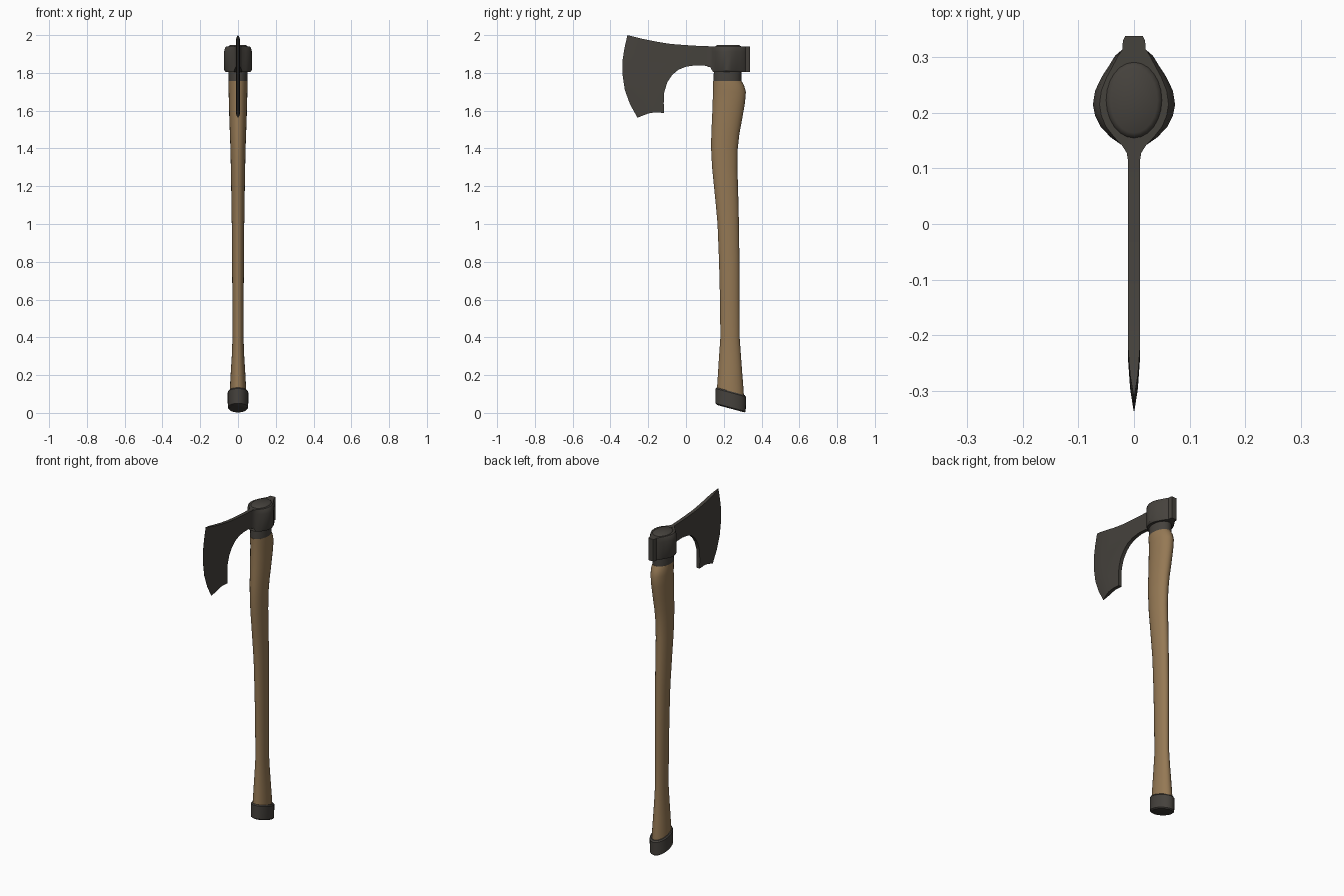
import bpy, bmesh, math

cube = bpy.data.objects.get("Cube")
if cube:
    bpy.data.objects.remove(cube)


def material(name, rgb):
    m = bpy.data.materials.new(name)
    m.use_nodes = True
    m.diffuse_color = (*rgb, 1)
    b = next(n for n in m.node_tree.nodes if n.type == 'BSDF_PRINCIPLED')
    b.inputs["Base Color"].default_value = (*rgb, 1)
    b.inputs["Roughness"].default_value = 0.7
    return m


wood = material("brown wood", (0.30, 0.19, 0.09))
iron = material("dark iron", (0.06, 0.054, 0.046))


def finish(bm, name, mat, angle=35):
    bmesh.ops.recalc_face_normals(bm, faces=bm.faces)
    me = bpy.data.meshes.new(name)
    bm.to_mesh(me)
    bm.free()
    me.materials.append(mat)
    ob = bpy.data.objects.new(name, me)
    bpy.context.collection.objects.link(ob)
    bpy.ops.object.select_all(action='DESELECT')
    ob.select_set(True)
    bpy.context.view_layer.objects.active = ob
    bpy.ops.object.shade_smooth_by_angle(angle=math.radians(angle))
    return ob


def loft(rings, name, mat, angle=35):
    """Skin a stack of equal point rings and cap both ends."""
    bm = bmesh.new()
    loops = [[bm.verts.new(p) for p in ring] for ring in rings]
    n = len(loops[0])
    for a, b in zip(loops, loops[1:]):
        for i in range(n):
            j = (i + 1) % n
            bm.faces.new((a[i], a[j], b[j], b[i]))
    bm.faces.new(loops[0])
    bm.faces.new(loops[-1])
    return finish(bm, name, mat, angle)


def oval(z, y0, y1, half, tilt=0, sides=24):
    cy, ry = (y0 + y1) / 2, (y1 - y0) / 2
    ring = []
    for i in range(sides):
        a = math.tau * i / sides
        y = ry * math.sin(a)
        ring.append((half * math.cos(a), cy + y, z + tilt * y))
    return ring


# Wooden haft: height, front, back, half width
haft = [(0.07, .160, .308, .045), (0.13, .164, .304, .043), (0.22, .170, .297, .038),
        (0.30, .175, .291, .033), (0.40, .182, .284, .029), (0.60, .180, .283, .030),
        (0.80, .175, .283, .031), (1.00, .167, .280, .033), (1.10, .158, .278, .035),
        (1.20, .148, .275, .036), (1.30, .138, .272, .038), (1.40, .133, .274, .040),
        (1.48, .134, .283, .043), (1.56, .138, .298, .046), (1.64, .141, .312, .048),
        (1.70, .143, .317, .050), (1.735, .143, .307, .051), (1.757, .143, .294, .050)]
loft([oval(*s) for s in haft], "haft", wood, 50)

# Iron sleeve running through the head, with a domed top
sleeve = [(1.755, .145, .293, .050), (1.93, .153, .293, .052),
          (1.941, .155, .291, .050), (1.947, .164, .282, .042)]
loft([oval(*s) for s in sleeve], "haft_sleeve", iron, 50)

# Slanted cap on the bottom end
cap = [(.022, .166, .309, .048), (.029, .155, .316, .054),
       (.107, .157, .318, .055), (.114, .163, .311, .050)]
loft([oval(*s, tilt=-.27) for s in cap], "end_cap", iron)

# Socket around the haft, with a square poll at the back
side = [(.011, .115), (.013, .128), (.022, .142), (.042, .156), (.060, .175),
        (.070, .195), (.074, .215), (.070, .240), (.058, .265), (.045, .285),
        (.034, .303), (.021, .314), (.020, .330), (.016, .338)]
outline = side + [(-x, y) for x, y in reversed(side)]
rings = []
for z, s in [(1.806, .90), (1.816, 1), (1.912, 1), (1.932, .93), (1.940, .84)]:
    rings.append([(x * (s if abs(x) > .022 else 1), y,
                   z + (.025 if z < 1.85 and y < .14 else 0)) for x, y in outline])
loft(rings, "head_socket", iron)

# Bearded blade: cutting edge, then the body behind it
edge = [(-.310, 2.0), (-.326, 1.93), (-.337, 1.86), (-.336, 1.79),
        (-.324, 1.71), (-.297, 1.635), (-.257, 1.563)]
top_corner, low_corner = (-.225, 1.979), (-.200, 1.585)


def grind(t):
    """Line of points set back from the cutting edge by fraction t."""
    row = []
    for i, (y, z) in enumerate(edge):
        f = i / (len(edge) - 1)
        inner_y = top_corner[0] * (1 - f) + low_corner[0] * f - .035 * math.sin(math.pi * f)
        inner_z = top_corner[1] * (1 - f) + low_corner[1] * f
        row.append((y + (inner_y - y) * t, z + (inner_z - z) * t))
    return row


body = [(-.165, 1.591), (-.116, 1.588), (-.118, 1.640), (-.115, 1.700), (-.098, 1.752),
        (-.072, 1.790), (-.040, 1.817), (0, 1.833), (.05, 1.840), (.10, 1.838),
        (.16, 1.825), (.16, 1.940), (.08, 1.942), (0, 1.947), (-.08, 1.953), (-.15, 1.964)]

bm = bmesh.new()
strips = [(0, .0006), (.45, .007), (1, .0105)]
sides = []
for sx in (1, -1):
    rows = [[bm.verts.new((sx * w, y, z)) for y, z in grind(t)] for t, w in strips]
    for a, b in zip(rows, rows[1:]):
        for i in range(len(edge) - 1):
            bm.faces.new((a[i], a[i + 1], b[i + 1], b[i]))
    back = [bm.verts.new((sx * .0105, y, z)) for y, z in body]
    bm.faces.new(rows[-1] + back)
    # Full rim of this side, in order
    sides.append(rows[0] + [rows[1][-1], rows[2][-1]] + back + [rows[2][0], rows[1][0]])
a, b = sides
for i in range(len(a)):
    j = (i + 1) % len(a)
    bm.faces.new((a[i], a[j], b[j], b[i]))
finish(bm, "blade", iron, 30)
